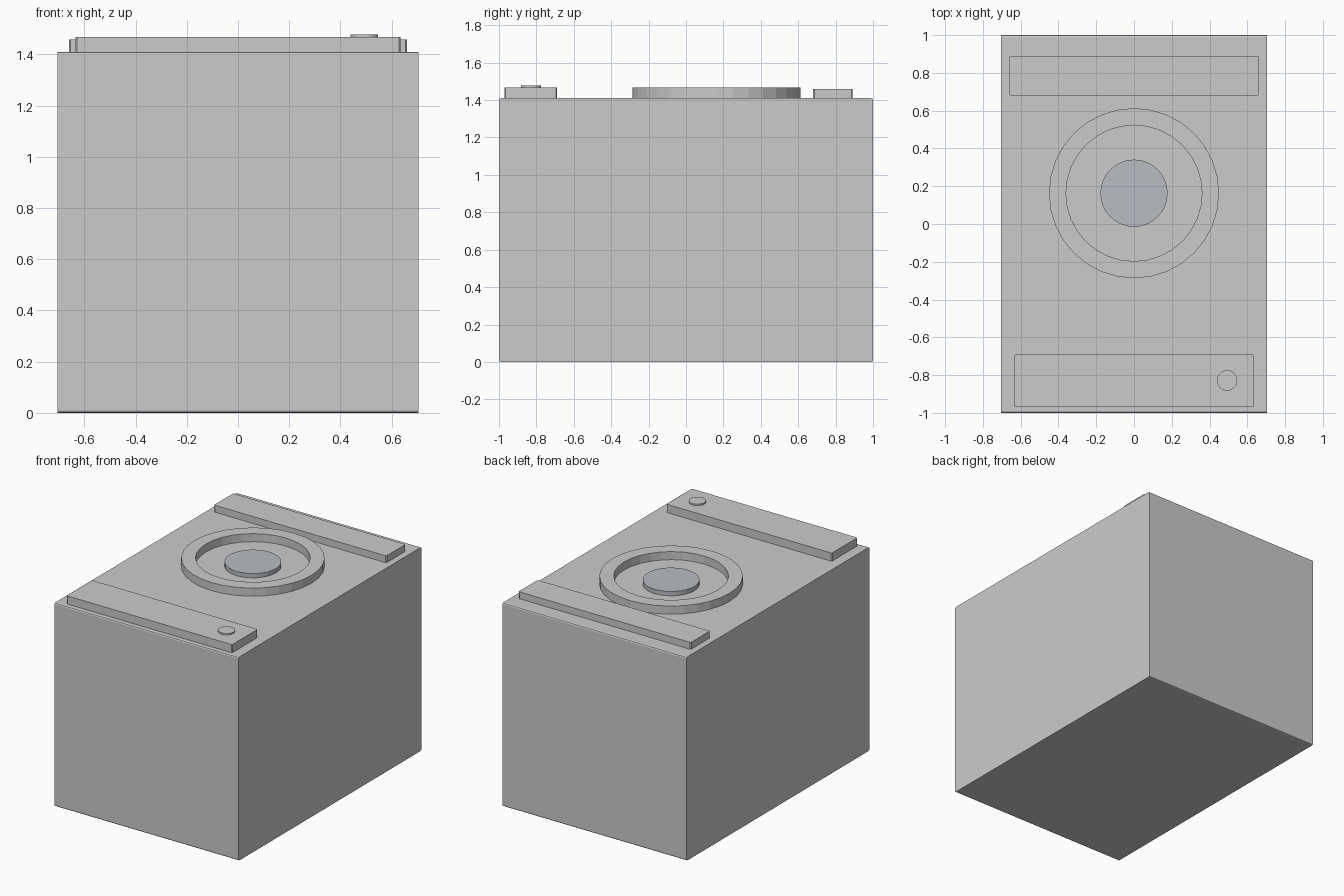
import bpy, bmesh, math
from mathutils import Matrix

if "Cube" in bpy.data.objects:
    bpy.data.objects.remove(bpy.data.objects["Cube"])

TOP = 1.41      # height of the cabinet top
CY = 0.163      # y centre of the ring and disc


def material(name, rgb):
    m = bpy.data.materials.new(name)
    m.diffuse_color = (*rgb, 1)
    m.use_nodes = True
    m.node_tree.nodes["Principled BSDF"].inputs["Base Color"].default_value = m.diffuse_color
    return m


def finish(name, bm, mat=None):
    bmesh.ops.recalc_face_normals(bm, faces=bm.faces)
    me = bpy.data.meshes.new(name)
    bm.to_mesh(me)
    bm.free()
    ob = bpy.data.objects.new(name, me)
    bpy.context.collection.objects.link(ob)
    if mat:
        me.materials.append(mat)
    return ob


def box(name, x, y, z, axis, bevel, segments=2, mat=None):
    """Box from (min, max) ranges, bevelled on the edges along one axis."""
    bm = bmesh.new()
    centre = [(a + b) / 2 for a, b in (x, y, z)]
    size = [b - a for a, b in (x, y, z)]
    bmesh.ops.create_cube(bm, size=1, matrix=Matrix.Translation(centre) @ Matrix.Diagonal((*size, 1)))
    edges = [e for e in bm.edges
             if abs((e.verts[0].co - e.verts[1].co).normalized()[axis]) > 0.9]
    bmesh.ops.bevel(bm, geom=edges, offset=bevel, segments=segments, profile=0.5, affect='EDGES')
    return finish(name, bm, mat)


def disc(name, x, y, r, z0, z1, sides, mat=None):
    bm = bmesh.new()
    bmesh.ops.create_cone(bm, cap_ends=True, segments=sides, radius1=r, radius2=r, depth=z1 - z0,
                          matrix=Matrix.Translation((x, y, (z0 + z1) / 2)))
    return finish(name, bm, mat)


def ring(name, x, y, r_in, r_out, z0, z1, sides, mat=None):
    bm = bmesh.new()
    profile = [(r_in, z0), (r_out, z0), (r_out, z1), (r_in, z1)]
    loops = []
    for i in range(sides):
        a = 2 * math.pi * i / sides
        loops.append([bm.verts.new((x + r * math.cos(a), y + r * math.sin(a), z)) for r, z in profile])
    for i in range(sides):
        p, q = loops[i], loops[(i + 1) % sides]
        for j in range(4):
            k = (j + 1) % 4
            bm.faces.new((p[j], q[j], q[k], p[k]))
    return finish(name, bm, mat)


panel_grey = material("panel_grey", (0.73, 0.73, 0.75))
light_metal = material("light_metal", (0.92, 0.93, 0.94))
dark_glass = material("dark_glass", (0.48, 0.51, 0.55))

# Cabinet, rounded on its long front and back edges
box("cabinet", (-0.705, 0.705), (-1, 1), (0, TOP), 0, 0.01)

# Raised strips at both ends of the top
box("rear_panel", (-0.66, 0.66), (0.68, 0.89), (TOP, 1.458), 2, 0.006, 1, panel_grey)
box("front_panel", (-0.634, 0.634), (-0.97, -0.69), (TOP, 1.467), 2, 0.006, 1, panel_grey)

# Round opening with its rim and central hub
ring("opening_rim", 0, CY, 0.36, 0.45, TOP, 1.466, 32, light_metal)
disc("central_hub", 0, CY, 0.178, TOP, 1.44, 32, dark_glass)

# Control knob
disc("control_knob", 0.493, -0.828, 0.054, 1.46, 1.477, 24, light_metal)
